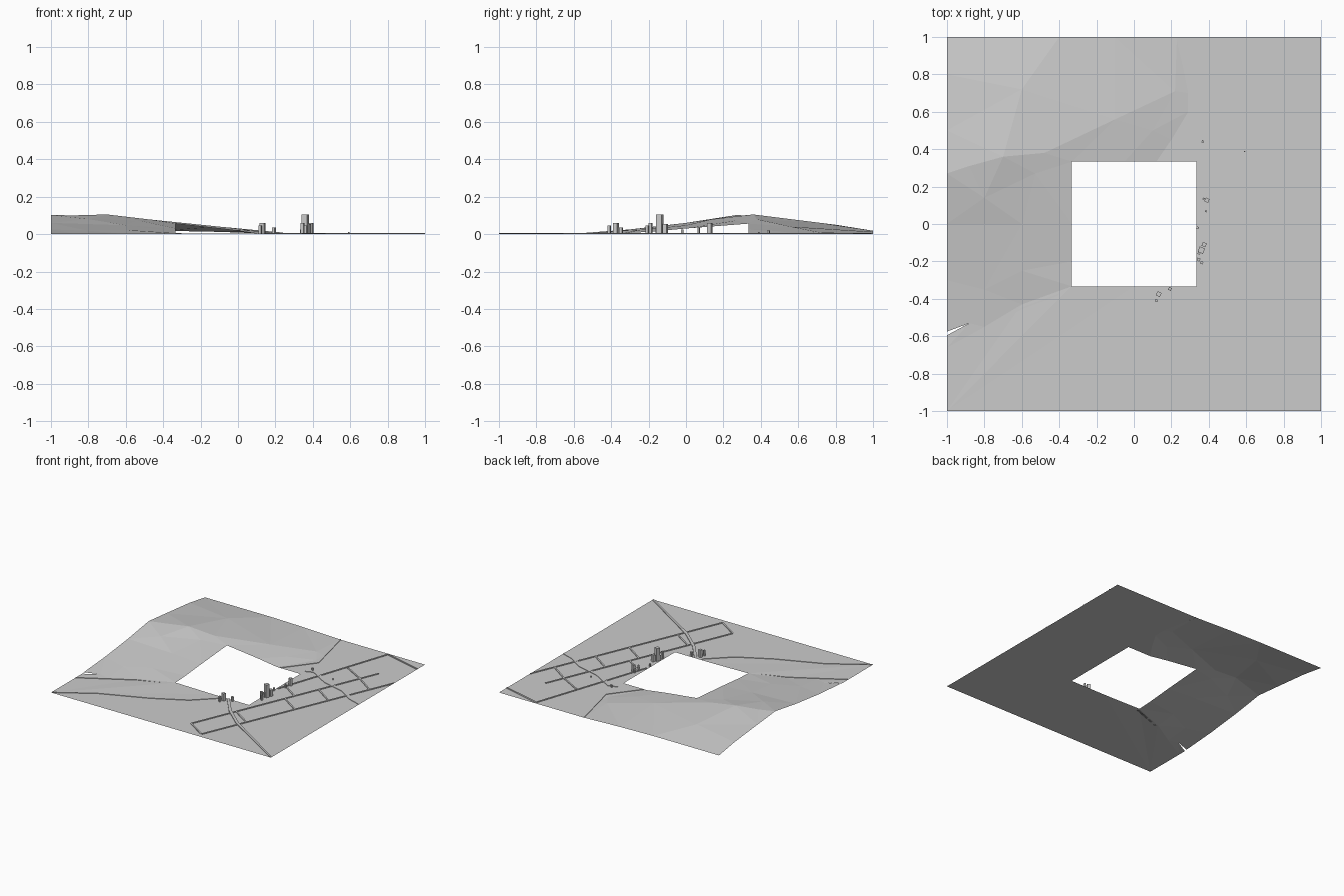
import bpy, bmesh, math
from mathutils import Vector
from mathutils.geometry import delaunay_2d_cdt

if "Cube" in bpy.data.objects:
    bpy.data.objects.remove(bpy.data.objects["Cube"])

H = 1 / 3


def make_object(name, bm):
    mesh = bpy.data.meshes.new(name)
    bm.to_mesh(mesh)
    bm.free()
    obj = bpy.data.objects.new(name, mesh)
    bpy.context.collection.objects.link(obj)
    return obj


# Terrain control points, grouped into crease chains
hole = [(-H, -H, .005), (0, -H, 0), (H, -H, 0), (H, H, 0), (.12, H, 0),
        (-.05, H, .024), (-H, H, .056), (-H, 0, .03), (-H, -.2, .012)]
border = [(-1, -1, 0), (1, -1, 0), (1, 1, 0), (.23, 1, 0), (-.1, 1, .012),
          (-.4, 1, .018), (-1, 1, .018), (-1, .8, .05), (-1, .5, .08),
          (-1, .27, .102), (-1, 0, .06), (-1, -.3, .025), (-1, -.575, .004),
          (-1, -.595, 0), (-1, -.66, 0)]
crack_tip = (-.88, -.53, .003)
front_foot = [(-1, -.66, 0), (-.8, -.55, 0), (-.6, -.43, 0), (-H, -H, .005)]
back_foot = [(.12, H, 0), (.2, .45, 0), (.29, .6, 0), (.29, .7, 0), (.23, 1, 0)]
ridge = [(-.88, .31, .1), (-.7, .36, .105), (-.48, .38, .079),
         (-.1, .56, .04), (.22, .71, .01)]
slope = [(-.8, .14, .08), (-.53, .27, .073), (-.6, .72, .06), (-.6, 0, .047),
         (-.6, -.25, .022), (-.8, -.35, .018), (.1, .5, .016)]

index, edges = {}, []


def add_chain(points, closed=False):
    ids = [index.setdefault(p, len(index)) for p in points]
    edges.extend(zip(ids, ids[1:]))
    if closed:
        edges.append((ids[-1], ids[0]))


add_chain(hole, True)
add_chain(border, True)
add_chain(front_foot)
add_chain(back_foot)
add_chain(ridge)
add_chain([border[12], crack_tip, border[13]])
for p in slope:
    index.setdefault(p, len(index))

points = list(index)
verts, _, faces, origin, _, _ = delaunay_2d_cdt(
    [Vector(p[:2]) for p in points], edges, [], 0, 1e-5)
bm = bmesh.new()
bv = [bm.verts.new((v.x, v.y, points[o[0]][2] if o else 0))
      for v, o in zip(verts, origin)]
for f in faces:
    c = sum((verts[i] for i in f), Vector((0, 0))) / len(f)
    in_hole = abs(c.x) < H and abs(c.y) < H
    in_crack = (c - Vector((-.96, -.567))).length < .003
    if not in_hole and not in_crack:
        bm.faces.new([bv[i] for i in f])
bmesh.ops.recalc_face_normals(bm, faces=bm.faces)
if sum(f.normal.z for f in bm.faces) < 0:
    bmesh.ops.reverse_faces(bm, faces=bm.faces)
make_object("terrain", bm)


# Flat ribbon with short side walls along a path
def ribbon(name, path, width, z=.005):
    bm = bmesh.new()
    path = [Vector(p) for p in path]
    rows = []
    for i, p in enumerate(path):
        d = (path[min(i + 1, len(path) - 1)] - path[max(i - 1, 0)]).normalized()
        n = Vector((-d.y, d.x)) * width / 2
        l, r = p + n, p - n
        coords = [(l, 0), (l, z), (r, z), (r, 0)]
        rows.append([bm.verts.new((max(-1, min(1, q.x)), max(-1, min(1, q.y)), h))
                     for q, h in coords])
    for a, b in zip(rows, rows[1:]):
        for k in range(3):
            bm.faces.new((a[k + 1], b[k + 1], b[k], a[k]))
    make_object(name, bm)


# Waterway, highway and roads at the foot of the hill
ribbon("waterway", [(H, .4), (.4, .425), (.48, .38), (.57, .325), (.77, .272),
                    (.89, .19), (1, .155)], .03, .004)
ribbon("highway", [(.15, -.34), (.28, -.5), (.45, -.65), (1, -1)], .022)
ribbon("back_foot_road", [(.15, .34), (.23, .44), (.33, .57), (.3, .7), (.23, 1)], .01, .004)
ribbon("front_foot_road", [(-1, -.68), (-.81, -.57), (-.6, -.45), (-.33, -.35)], .01, .004)
ribbon("valley_road", [(-1, -1), (-.7, -.81), (-.34, -.66), (-.08, -.52), (.1, -.35)], .01, .004)

# Street grid
A, B, C, D = map(Vector, ((.17, -.85), (.34, -.96), (.98, .55), (.672, .986)))
E = Vector((.81, .67))
ribbon("outer_street", [B, C, (1, .6)], .012)
ribbon("middle_street", [A, E], .012)
ribbon("inner_street", [(.345, .02), D], .012)
ribbon("end_street", [D, (1, .9)], .012)
for t in (0, .24, .5, .68, .9):
    ribbon("cross_street", [A.lerp(E, t), B.lerp(C, t)], .012)
for y0, t in ((.08, .55), (.62, .9)):
    ribbon("inner_cross_street", [(.36 + .33 * y0, y0), A.lerp(E, t)], .012)

# Towers: x, y, width, height
towers = [(.36, -.14, .03, .105), (.375, -.11, .022, .055), (.345, -.19, .016, .06),
          (.362, -.207, .014, .045), (.348, -.155, .014, .04), (.39, .127, .022, .06),
          (.372, .135, .01, .03), (.385, .068, .01, .035), (.34, -.02, .012, .025),
          (.368, .44, .012, .02), (.132, -.375, .024, .06), (.12, -.41, .014, .045),
          (.192, -.347, .016, .036), (.592, .388, .006, .012)]
for x, y, w, h in towers:
    bm = bmesh.new()
    bmesh.ops.create_cube(bm, size=1)
    bmesh.ops.scale(bm, vec=(w, w, h), verts=bm.verts)
    obj = make_object("tower", bm)
    obj.location = (x, y, h / 2)
    obj.rotation_euler.z = math.radians(-23)
